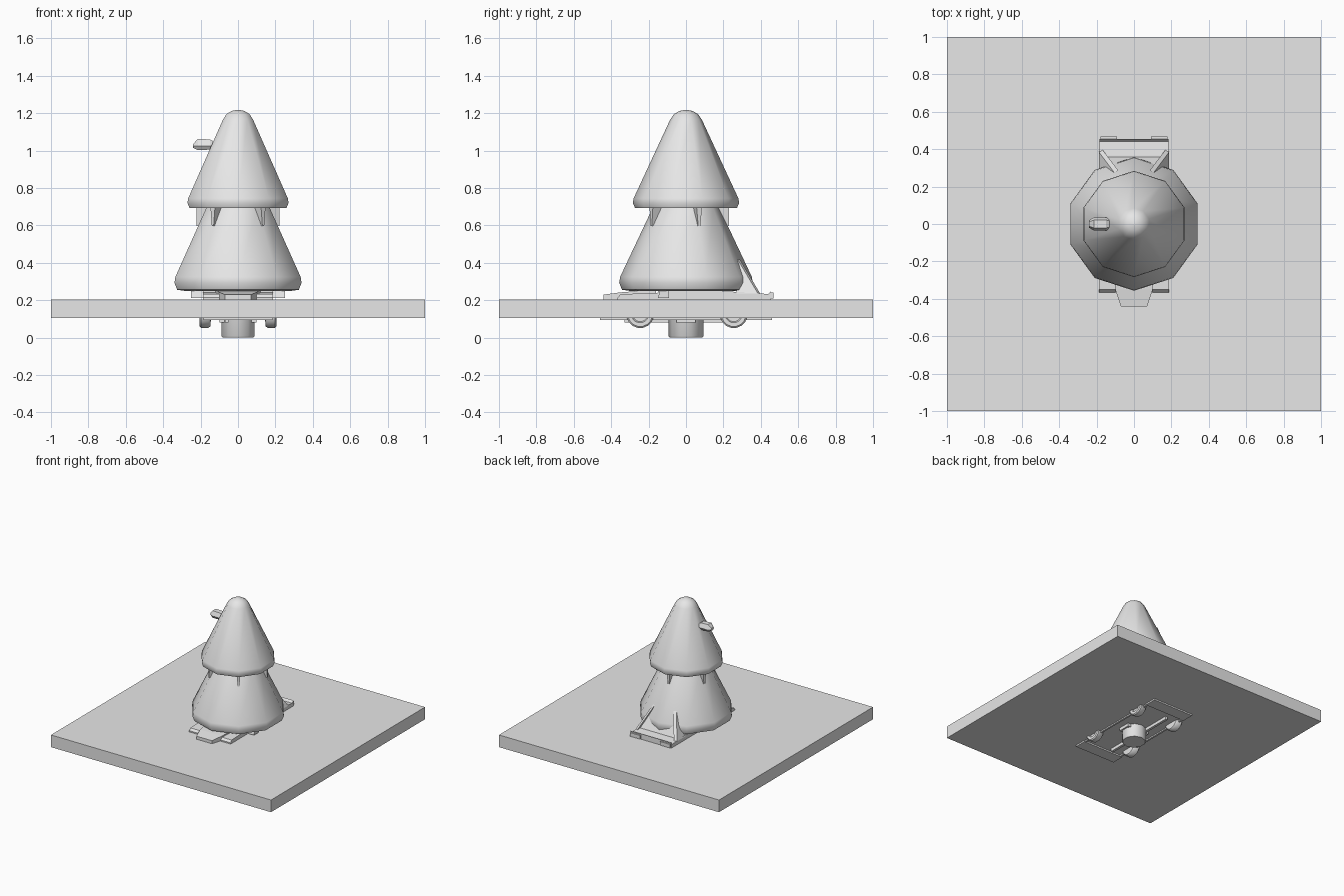
import bpy, bmesh, math
from mathutils import Vector

if "Cube" in bpy.data.objects:
    bpy.data.objects.remove(bpy.data.objects["Cube"])

grey = bpy.data.materials.new("plain_grey")
grey.use_nodes = True
grey.diffuse_color = (0.8, 0.8, 0.8, 1)
grey.node_tree.nodes["Principled BSDF"].inputs["Base Color"].default_value = (0.8, 0.8, 0.8, 1)


def finish(name, bm, smooth=None):
    bmesh.ops.recalc_face_normals(bm, faces=bm.faces)
    me = bpy.data.meshes.new(name)
    bm.to_mesh(me)
    bm.free()
    ob = bpy.data.objects.new(name, me)
    bpy.context.collection.objects.link(ob)
    me.materials.append(grey)
    if smooth:
        bpy.ops.object.select_all(action="DESELECT")
        bpy.context.view_layer.objects.active = ob
        ob.select_set(True)
        bpy.ops.object.shade_smooth_by_angle(angle=math.radians(smooth))
    return ob


def loft(name, rings, smooth=None):
    """Skin closed rings of equal length and cap both ends."""
    bm = bmesh.new()
    vs = [[bm.verts.new(p) for p in r] for r in rings]
    n = len(rings[0])
    for a, b in zip(vs, vs[1:]):
        for i in range(n):
            j = (i + 1) % n
            bm.faces.new((a[i], a[j], b[j], b[i]))
    bm.faces.new(vs[0])
    bm.faces.new(vs[-1])
    return finish(name, bm, smooth)


def lathe(name, profile, sides=10, smooth=40):
    turn = [math.pi / 2 + math.tau * i / sides for i in range(sides)]
    return loft(name, [[(r * math.cos(a), r * math.sin(a), z) for a in turn] for r, z in profile], smooth)


def box(name, lo, hi):
    x, y, z = lo
    X, Y, Z = hi
    return loft(name, [[(x, y, h), (X, y, h), (X, Y, h), (x, Y, h)] for h in (z, Z)])


def prism(name, outline, x0, x1):
    """Extrude a (y, z) outline along x."""
    return loft(name, [[(x, y, z) for y, z in outline] for x in (x0, x1)])


# Ground slab
box("ground_slab", (-1, -1, 0.105), (1, 1, 0.205))

# Tree
lathe("trunk", [(0.087, 0), (0.093, 0.008), (0.093, 0.3)])
lathe("lower_foliage", [(0.3, 0.25), (0.342, 0.256), (0.357, 0.293), (0.352, 0.325),
                        (0.18, 0.69), (0.12, 0.8)])
lathe("upper_foliage", [(0.23, 0.695), (0.272, 0.692), (0.284, 0.72), (0.28, 0.745),
                        (0.085, 1.165), (0.065, 1.195), (0.035, 1.212), (0.004, 1.218)])

# Branch ridges under the upper tier
for k in range(5):
    a = math.radians(90 + 72 * k)
    out = Vector((math.cos(a), math.sin(a), 0))
    side = Vector((-math.sin(a), math.cos(a), 0))

    def slice_at(r0, r1, z, w):
        return [out * r + side * s + Vector((0, 0, z))
                for r, s in ((r0, -w), (r1, -w), (r1, w), (r0, w))]
    loft("branch_ridge", [slice_at(0.2, 0.23, 0.597, 0.006), slice_at(0.15, 0.23, 0.71, 0.016)])

# Perched ornament on the tree
loft("tree_ornament", [[(x, -w, zm), (x, -w * 0.6, zt), (x, w * 0.6, zt), (x, w, zm),
                        (x, w * 0.6, zb), (x, -w * 0.6, zb)]
                       for x, w, zb, zm, zt in ((-0.24, 0.02, 1.015, 1.025, 1.035),
                                                (-0.215, 0.035, 1.003, 1.025, 1.062),
                                                (-0.15, 0.035, 1.005, 1.025, 1.06),
                                                (-0.125, 0.028, 1.012, 1.025, 1.045))])

# Car hood with a narrowing nose
loft("hood", [[(-w, y, 0.15), (w, y, 0.15), (w, y, z), (-w, y, z)]
              for y, w, z in ((-0.44, 0.07, 0.23), (-0.35, 0.1, 0.242), (-0.16, 0.12, 0.257))])
box("cabin_sill", (-0.185, -0.15, 0.15), (0.185, 0.15, 0.25))

# Rear deck with a raised lip
prism("rear_deck", [(0.15, 0.15), (0.455, 0.15), (0.455, 0.25), (0.44, 0.232),
                    (0.37, 0.24), (0.15, 0.25)], -0.185, 0.185)
loft("rear_window", [[(-w, y, z), (w, y, z), (w, y - 0.02, z), (-w, y - 0.02, z)]
                     for w, y, z in ((0.17, 0.36, 0.235), (0.1, 0.27, 0.41))])

# Chassis
prism("front_floor", [(-0.46, 0.093), (-0.36, 0.093), (-0.36, 0.12), (-0.46, 0.12)], -0.185, 0.185)
prism("rear_floor", [(0.36, 0.093), (0.46, 0.093), (0.46, 0.12), (0.36, 0.12)], -0.185, 0.185)
box("drive_rod", (-0.07, -0.33, 0.08), (-0.05, 0.31, 0.11))
box("trunk_collar", (-0.1, -0.05, 0.08), (0.1, 0.05, 0.11))

for s in (-1, 1):
    # Fenders, vents, mirrors and lights on both sides
    prism("front_fender", [(-0.365, 0.15), (-0.15, 0.15), (-0.15, 0.24), (-0.35, 0.232),
                           (-0.365, 0.215)], s * 0.1, s * 0.188)
    prism("door_mirror", [(-0.15, 0.212), (-0.09, 0.212), (-0.09, 0.25), (-0.14, 0.25)],
          s * 0.18, s * 0.25)
    box("tail_light", (min(s * 0.09, s * 0.18), 0.455, 0.21), (max(s * 0.09, s * 0.18), 0.468, 0.24))
    box("side_skirt", (min(s * 0.165, s * 0.18), -0.36, 0.095), (max(s * 0.165, s * 0.18), 0.36, 0.12))
    # Slanted rear buttress
    loft("rear_buttress", [[(s * (x + dx), y + dy, z) for x, y, z in
                            ((0.188, 0.385, 0.235), (0.188, 0.27, 0.235), (0.105, 0.275, 0.42))]
                           for dx, dy in ((0, 0), (-0.02, 0.012))])
    # Wheels with stepped hubs
    for y in (-0.245, 0.255):
        wheel = [(0.03, 0.145), (0.066, 0.148), (0.074, 0.158), (0.074, 0.198),
                 (0.066, 0.205), (0.046, 0.205), (0.04, 0.195)]
        turn = [math.tau * (i + 0.5) / 16 for i in range(16)]
        loft("wheel", [[(s * x, y + r * math.cos(a), 0.125 + r * math.sin(a)) for a in turn]
                       for r, x in wheel], 40)
